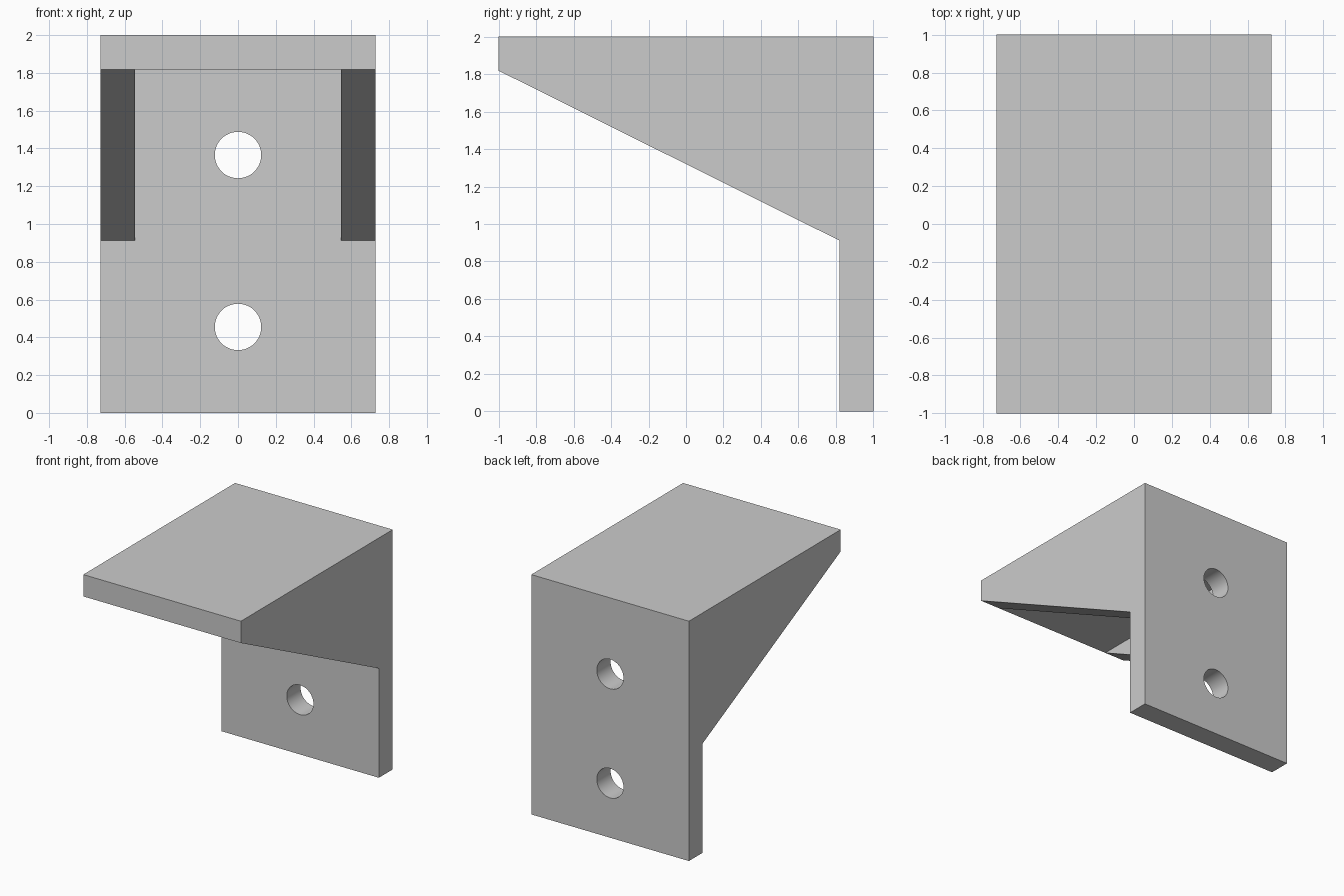
import bpy, bmesh, math

if "Cube" in bpy.data.objects:
    bpy.data.objects.remove(bpy.data.objects["Cube"])

W, T = 0.727, 0.182          # half width, wall thickness


def add_object(name, bm):
    bmesh.ops.recalc_face_normals(bm, faces=bm.faces)
    mesh = bpy.data.meshes.new(name)
    bm.to_mesh(mesh)
    bm.free()
    obj = bpy.data.objects.new(name, mesh)
    bpy.context.collection.objects.link(obj)
    return obj


def prism(name, profile, half_width):
    """Extrude a (y, z) profile along x, centred on x = 0."""
    bm = bmesh.new()
    face = bm.faces.new([bm.verts.new((-half_width, y, z)) for y, z in profile])
    new = bmesh.ops.extrude_face_region(bm, geom=[face])["geom"]
    bmesh.ops.translate(bm, vec=(2 * half_width, 0, 0),
                        verts=[v for v in new if isinstance(v, bmesh.types.BMVert)])
    return add_object(name, bm)


def screw_hole(z, radius=0.123):
    bpy.ops.mesh.primitive_cylinder_add(vertices=48, radius=radius, depth=1,
                                        location=(0, 0.95, z),
                                        rotation=(math.pi / 2, 0, 0))
    bpy.context.object.name = "screw_hole_cutter"
    return bpy.context.object


def cut(target, cutter):
    mod = target.modifiers.new("cut", "BOOLEAN")
    mod.operation, mod.solver, mod.object = "DIFFERENCE", "EXACT", cutter
    bpy.context.view_layer.objects.active = target
    bpy.ops.object.modifier_apply(modifier=mod.name)
    bpy.data.objects.remove(cutter)


# Bracket body: side profile with sloped gusset edge
bracket = prism("wall_bracket", [(-1, 2), (-1, 2 - T), (1 - T, 0.912),
                                 (1 - T, 0), (1, 0), (1, 2)], W)

# Hollow between the two gussets, under the shelf
cut(bracket, prism("hollow_cutter", [(-1.2, 2 - T), (-1.2, 0.5),
                                     (1 - T, 0.5), (1 - T, 2 - T)], W - T))

# Two screw holes through the back plate
for z in (0.455, 1.365):
    cut(bracket, screw_hole(z))

# Smooth hole walls, sharp plate edges
bpy.ops.object.select_all(action="DESELECT")
bracket.select_set(True)
bpy.context.view_layer.objects.active = bracket
bpy.ops.object.shade_smooth_by_angle(angle=math.radians(30))
